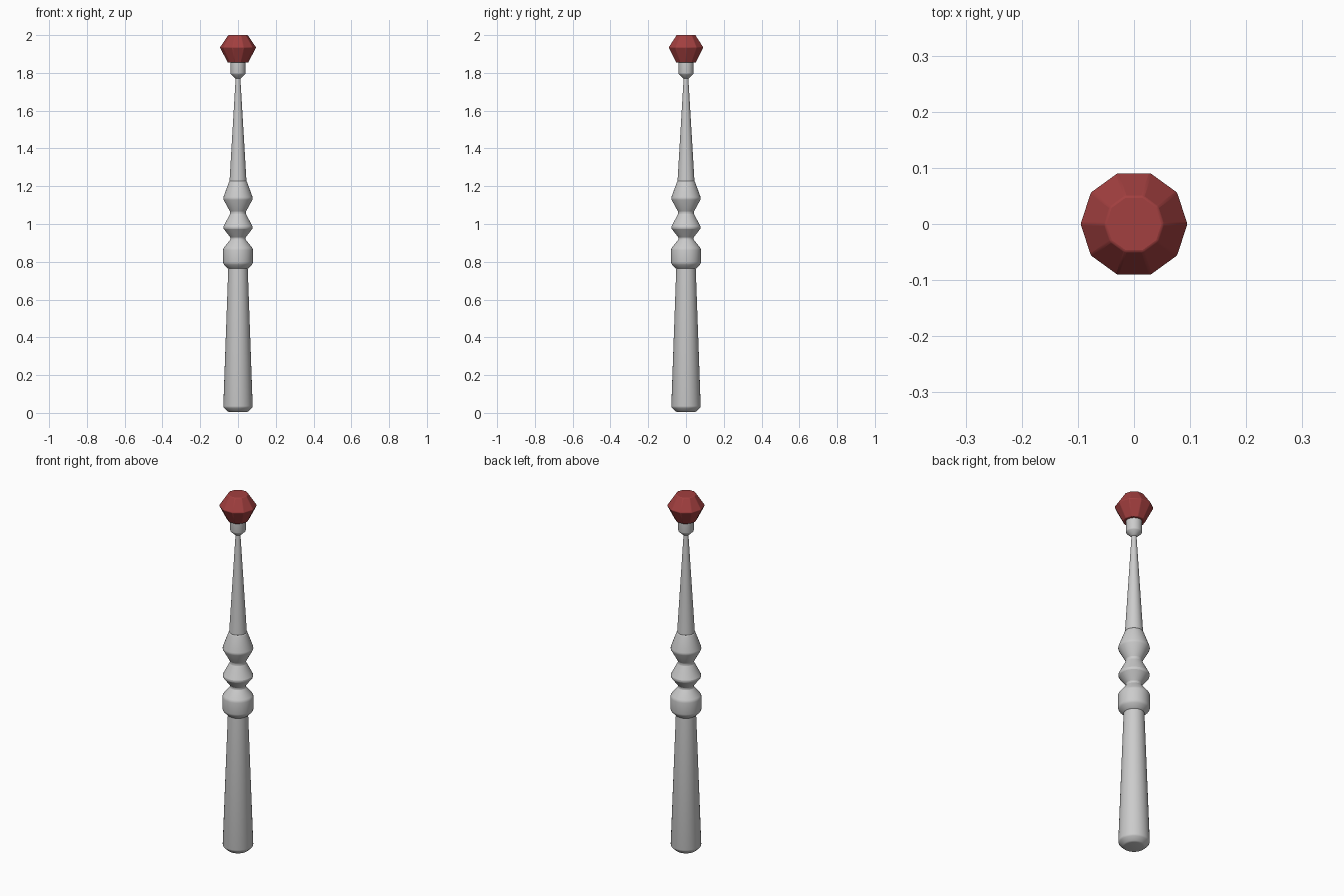
import bpy, bmesh
from math import cos, sin, tau, radians

if "Cube" in bpy.data.objects:
    bpy.data.objects.remove(bpy.data.objects["Cube"])


def lathe(name, profile, sides, bevel, limit, smooth):
    """Solid of revolution from (radius, height) pairs, with softened edges."""
    bm = bmesh.new()
    rings = [[bm.verts.new((r * cos(tau * i / sides), r * sin(tau * i / sides), z))
              for i in range(sides)] for r, z in profile]
    for a, b in zip(rings, rings[1:]):
        for i in range(sides):
            j = (i + 1) % sides
            bm.faces.new((a[i], a[j], b[j], b[i]))
    bm.faces.new(rings[0][::-1])
    bm.faces.new(rings[-1])
    mesh = bpy.data.meshes.new(name)
    bm.to_mesh(mesh)
    bm.free()
    obj = bpy.data.objects.new(name, mesh)
    bpy.context.collection.objects.link(obj)
    bpy.context.view_layer.objects.active = obj
    obj.select_set(True)
    bpy.ops.object.shade_smooth_by_angle(angle=radians(smooth))
    obj.select_set(False)
    mod = obj.modifiers.new("soft_edges", 'BEVEL')
    mod.width = bevel
    mod.segments = 2
    mod.limit_method = 'ANGLE'
    mod.angle_limit = radians(limit)
    return obj


# Handle
lathe("handle", [(0.052, 0.005), (0.078, 0.03), (0.051, 0.78)], 32, 0.006, 20, 50)

# Turned collar of three rings
lathe("collar", [(0.05, 0.76), (0.079, 0.79), (0.079, 0.87), (0.036, 0.923),
                 (0.08, 0.98), (0.039, 1.06), (0.08, 1.135), (0.045, 1.23)],
      32, 0.008, 20, 50)

# Tapered shaft
lathe("shaft", [(0.045, 1.225), (0.012, 1.78)], 32, 0.003, 20, 50)

# Gem holder
lathe("gem_socket", [(0.014, 1.77), (0.04, 1.795), (0.04, 1.86)], 32, 0.004, 20, 50)

# Ten-sided gem
gem = lathe("gem", [(0.055, 1.855), (0.096, 1.935), (0.052, 2.0)], 10, 0.003, 15, 30)
red = bpy.data.materials.new("gem_red")
red.diffuse_color = (0.36, 0.05, 0.05, 1)
red.use_nodes = True
red.node_tree.nodes["Principled BSDF"].inputs["Base Color"].default_value = red.diffuse_color
gem.data.materials.append(red)
